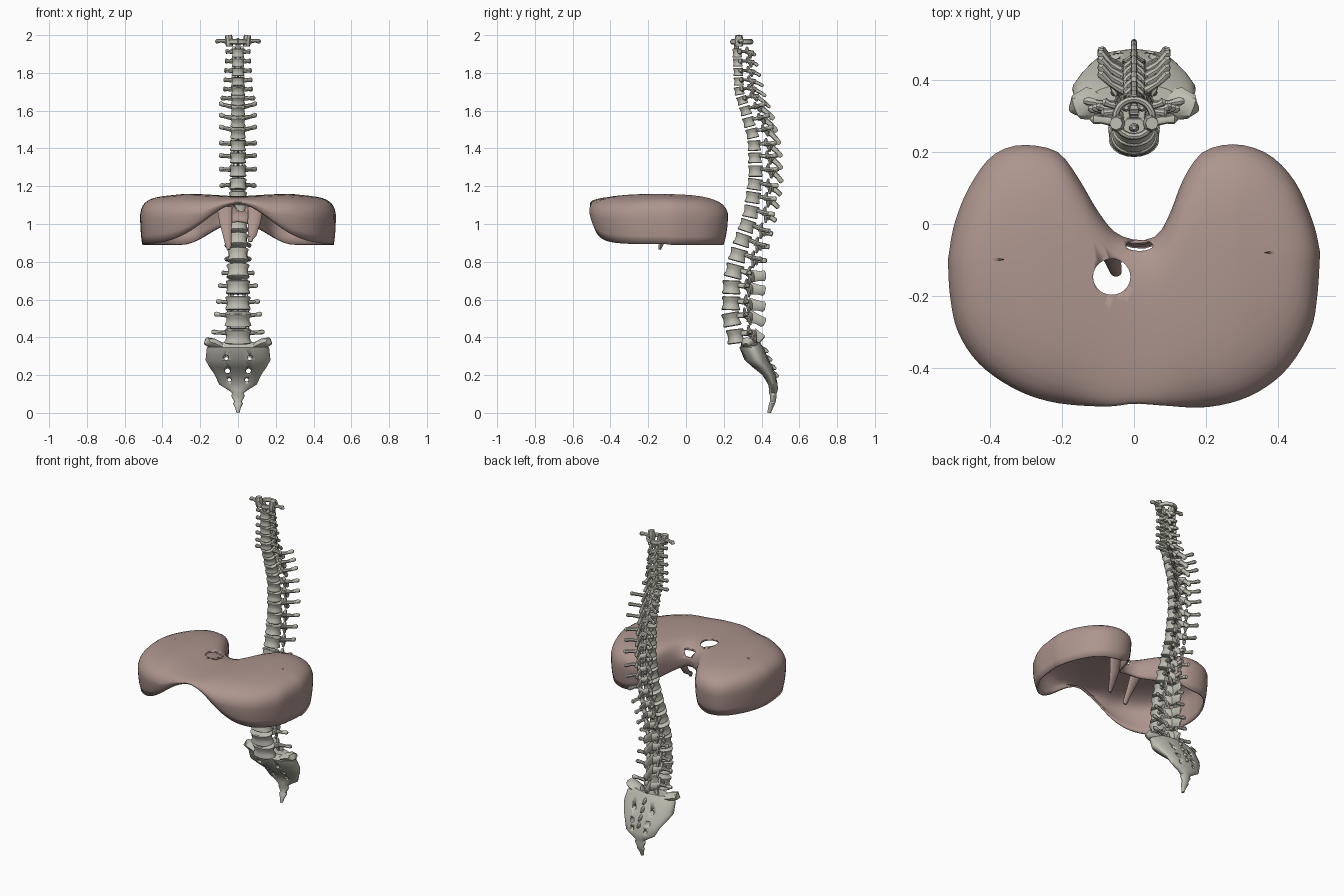
import bpy, bmesh, math
from mathutils import Vector

if "Cube" in bpy.data.objects:
    bpy.data.objects.remove(bpy.data.objects["Cube"])

def material(name, col):
    m = bpy.data.materials.new(name)
    m.diffuse_color = (*col, 1)
    m.use_nodes = True
    m.node_tree.nodes["Principled BSDF"].inputs["Base Color"].default_value = m.diffuse_color
    return m

BONE = material("bone", (0.52, 0.51, 0.44))
MUSCLE = material("muscle", (0.42, 0.30, 0.27))

def finish(bm, name, mat=None, angle=40):
    bmesh.ops.recalc_face_normals(bm, faces=bm.faces)
    me = bpy.data.meshes.new(name)
    bm.to_mesh(me)
    bm.free()
    ob = bpy.data.objects.new(name, me)
    bpy.context.collection.objects.link(ob)
    if mat:
        me.materials.append(mat)
    bpy.ops.object.select_all(action='DESELECT')
    ob.select_set(True)
    bpy.context.view_layer.objects.active = ob
    bpy.ops.object.shade_smooth_by_angle(angle=math.radians(angle))
    return ob

def loft(bm, rings, cap=True):
    vs = [[bm.verts.new(p) for p in r] for r in rings]
    n = len(vs[0])
    for a, b in zip(vs, vs[1:]):
        for i in range(n):
            bm.faces.new((a[i], a[(i + 1) % n], b[(i + 1) % n], b[i]))
    if cap:
        bm.faces.new(vs[0])
        bm.faces.new(vs[-1])
    return vs

def tube(bm, pts, ws, hs, n=8):
    """Tapered tube with elliptical section: ws sideways, hs upwards."""
    pts = [Vector(p) for p in pts]
    d = (pts[-1] - pts[0]).normalized()
    hint = Vector((0, 1, 0)) if abs(d.z) > 0.85 else Vector((0, 0, 1))
    rings = []
    for i, p in enumerate(pts):
        t = (pts[min(i + 1, len(pts) - 1)] - pts[max(i - 1, 0)]).normalized()
        s = t.cross(hint).normalized()
        u = s.cross(t)
        rings.append([p + s * ws[i] * math.cos(a) + u * hs[i] * math.sin(a)
                      for a in (2 * math.pi * k / n for k in range(n))])
    loft(bm, rings)

def lerp_rows(rows, z):
    for a, b in zip(rows, rows[1:]):
        if a[0] <= z <= b[0]:
            f = (z - a[0]) / (b[0] - a[0])
            return [p + (q - p) * f for p, q in zip(a, b)]
    return list(rows[0] if z < rows[0][0] else rows[-1])

# z, body front y, body depth, body half width, transverse reach, spinous tip y, spinous drop
STATIONS = [
    (0.41, .215, .095, .072, .14, .405, .02), (0.51, .187, .10, .070, .125, .42, .02),
    (0.70, .193, .10, .063, .10, .42, .02), (0.86, .235, .095, .055, .06, .43, .03),
    (1.05, .300, .085, .050, .08, .475, .05), (1.25, .330, .08, .045, .10, .51, .06),
    (1.45, .325, .07, .042, .10, .505, .06), (1.62, .280, .06, .038, .10, .46, .045),
    (1.70, .255, .055, .036, .08, .425, .03), (1.93, .245, .05, .032, .065, .36, .012)]

def vertebra(name, z0, pitch, kind):
    _, yf, dep, hw, tr, tip, drop = lerp_rows(STATIONS, z0)
    t = Vector((0, lerp_rows(STATIONS, z0 + .04)[1] - lerp_rows(STATIONS, z0 - .04)[1], .08)).normalized()

    def W(x, y, z):  # y measured back from the body front
        y -= dep / 2
        return Vector((x, yf + dep / 2 + y * t.z + z * t.y, z0 + z * t.z - y * t.y))
    bm = bmesh.new()
    h = pitch * .86
    # waisted body with a flattened back
    rings = []
    for f, s in ((-.5, .9), (-.44, 1), (-.34, .98), (-.15, .87), (.15, .87), (.34, .98), (.44, 1), (.5, .9)):
        rings.append([W(hw * s * math.cos(a),
                        dep / 2 + dep / 2 * s * (math.sin(a) if math.sin(a) < 0 else min(math.sin(a), .8) * 1.2),
                        f * h) for a in (2 * math.pi * k / 20 for k in range(20))])
    loft(bm, rings)
    lum, cer = kind == "lumbar", kind == "cervical"
    top = h * .18
    tall = h * (.3 if lum else .26)
    root = W(0, dep + .055, 0)
    for sx in (-1, 1):
        # pedicle and lamina
        tube(bm, [W(sx * hw * .6, dep * .85, top), W(sx * hw * .72, dep + .022, top * .8),
                  W(sx * hw * .5, dep + .042, 0), W(0, dep + .058, -h * .1)],
             [.011, .012, .010, .009], [tall * .6, tall * .75, tall * 1.1, tall * 1.2])
        # transverse process
        back = .012 if lum else (-.005 if cer else .055)
        y = dep + (-.01 if cer else .022)
        tube(bm, [W(sx * hw * .55, y, top * .6), W(sx * (hw * .4 + tr * .5), y + back * .5, top * .8),
                  W(sx * tr * .92, y + back, top), W(sx * tr, y + back * 1.05, top)],
             [.013, .009, .012, .006], [.014, .010, .013, .007])
        # upper and lower articular processes
        tube(bm, [W(sx * hw * .62, dep + .03, -h * .1), W(sx * hw * .68, dep + .026, h * .45),
                  W(sx * hw * .66, dep + .028, h * .66)], [.012, .012, .006], [.012, .009, .005])
        tube(bm, [W(sx * hw * .55, dep + .036, h * .1), W(sx * hw * .5, dep + .044, -h * .45),
                  W(sx * hw * .48, dep + .044, -h * .66)], [.012, .011, .006], [.012, .009, .005])
    # spinous process
    end = Vector((0, tip, z0 - drop))
    sh = .026 if lum else (.009 if cer else .013)
    tube(bm, [root + Vector((0, -.012, 0)), root.lerp(end, .5), root.lerp(end, .9), end],
         [.013, .007, .009, .005], [sh * 1.3, sh, sh * 1.05, sh * .6])
    finish(bm, name, BONE)

LEVELS = [.405, .495, .58, .665, .75, .835, .915, .99, 1.065, 1.14, 1.21, 1.28, 1.35,
          1.415, 1.48, 1.54, 1.6, 1.655, 1.705, 1.755, 1.805, 1.855, 1.905]
for i, z in enumerate(LEVELS):
    kind = "lumbar" if i < 5 else "thoracic" if i < 17 else "cervical"
    pitch = LEVELS[i + 1] - z if i + 1 < len(LEVELS) else .055
    vertebra(f"{kind}_vertebra_{i + 1}", z, pitch, kind)

# Atlas: ring, lateral masses and wings, with the peg of the axis inside
bm = bmesh.new()
loop = [(.052 * math.sin(a), .295 - .052 * math.cos(a), 1.965) for a in (2 * math.pi * k / 20 for k in range(21))]
for half in (loop[:11], loop[10:]):
    tube(bm, half, [.010] * 11, [.014] * 11)
for sx in (-1, 1):
    tube(bm, [(sx * .045, .28, 1.94), (sx * .046, .28, 1.965), (sx * .05, .28, 2.0)], [.018, .022, .018], [.02, .026, .018])
    tube(bm, [(sx * .05, .285, 1.965), (sx * .09, .29, 1.97), (sx * .11, .292, 1.968), (sx * .12, .292, 1.962)],
         [.016, .011, .014, .006], [.014, .009, .013, .006])
tube(bm, [(0, .268, 1.91), (0, .268, 1.96), (0, .268, 1.985)], [.015, .014, .006], [.013, .013, .006])
finish(bm, "atlas_vertebra", BONE)

# Sacrum and tailbone: z, front y, back y, half width
SACRUM = [(.375, .30, .39, .125), (.345, .283, .41, .165), (.28, .31, .44, .172), (.24, .355, .46, .15),
          (.2, .405, .475, .122), (.15, .435, .485, .10), (.125, .44, .487, .058), (.105, .44, .48, .03),
          (.09, .445, .48, .036), (.06, .445, .475, .02), (.05, .44, .472, .026), (.025, .435, .46, .014), (0, .43, .45, .008)]
bm = bmesh.new()
loft(bm, [[(w * math.cos(a), (f + b) / 2 + (b - f) / 2 * math.sin(a), z)
           for a in (2 * math.pi * k / 32 for k in range(32))] for z, f, b, w in SACRUM])
sacrum = finish(bm, "sacrum", BONE)

def add_cutter(target, bm, name):
    cut = finish(bm, name)
    cut.hide_render = True
    cut.hide_viewport = False
    cut.display_type = 'WIRE'
    m = target.modifiers.new(name, 'BOOLEAN')
    m.operation, m.object, m.solver = 'DIFFERENCE', cut, 'EXACT'

bm = bmesh.new()
for x, z, r in ((.062, .285, .013), (.055, .225, .015), (.046, .18, .011)):
    for sx in (-1, 1):
        tube(bm, [(sx * x, .2, z + .02), (sx * x, .6, z - .02)], [r, r], [r, r], 12)
add_cutter(sacrum, bm, "sacral_hole_cutter")

# Sacral wings, facets and rear crest
bm = bmesh.new()
for sx in (-1, 1):
    tube(bm, [(sx * .07, .335, .345), (sx * .13, .335, .37), (sx * .16, .325, .375), (sx * .17, .32, .36)],
         [.04, .045, .035, .012], [.02, .024, .026, .015])
    tube(bm, [(sx * .05, .37, .34), (sx * .052, .365, .39), (sx * .052, .37, .41)], [.016, .013, .006], [.014, .01, .005])
for z, y in ((.33, .42), (.285, .44), (.24, .462), (.2, .475)):
    tube(bm, [(0, y - .03, z + .01), (0, y, z), (0, y + .016, z - .008)], [.014, .010, .005], [.018, .014, .006])
finish(bm, "sacral_wings", BONE)

# Diaphragm outline, left extreme to right extreme
FRONT = [(-.518, -.10), (-.512, -.2), (-.49, -.30), (-.43, -.39), (-.33, -.46), (-.22, -.497), (-.08, -.508), (0, -.50),
         (.08, -.505), (.2, -.51), (.32, -.48), (.42, -.41), (.49, -.30), (.51, -.2), (.518, -.08)]
BACK = [(-.518, -.10), (-.50, 0), (-.46, .1), (-.40, .185), (-.33, .218), (-.25, .214), (-.2, .19), (-.15, .12), (-.10, .035), (-.05, -.025), (.015, -.045),
        (.065, -.03), (.1, .03), (.135, .12), (.18, .19), (.23, .216), (.3, .22), (.38, .19), (.45, .115), (.50, 0), (.518, -.08)]

def resample(pts, n):
    P = [Vector(p) for p in pts]
    P = [2 * P[0] - P[1]] + P + [2 * P[-1] - P[-2]]
    fine = []
    for a, b, c, d in zip(P, P[1:], P[2:], P[3:]):
        for k in range(12):
            u = k / 12
            fine.append(.5 * (2 * b + (c - a) * u + (2 * a - 5 * b + 4 * c - d) * u * u + (3 * b - a - 3 * c + d) * u ** 3))
    fine.append(P[-2])
    L = [0]
    for a, b in zip(fine, fine[1:]):
        L.append(L[-1] + (b - a).length)
    rows = [(l, p.x, p.y) for l, p in zip(L, fine)]
    return [Vector(lerp_rows(rows, L[-1] * i / n)[1:]) for i in range(n + 1)]

N = 56
fr, bk = resample(FRONT, N), resample(BACK, N)
loop = []  # outline point, medial point, rim height
for side in (0, 1):
    for i in (range(N) if side == 0 else range(N, 0, -1)):
        o = (fr, bk)[side][i]
        mid = (fr[i] + bk[i]) / 2
        if side == 0:
            rim = .89 + .215 * math.exp(-(o.x / .25) ** 2)
        else:
            k = max(0, 1 - abs(o.x) / .3)
            rim = .89 + .12 * k * k * (3 - 2 * k)
        loop.append((o, Vector((mid.x * .7, mid.y)), rim))

def dome(p):
    return 1.16 - .10 * max(0, abs(p.x) - .28) - .10 * (p.y + .2) ** 2 - .012 * math.exp(-(p.x / .15) ** 2)

TOP = [(0, 0), (.2, 0), (.4, .02), (.58, .07), (.72, .16), (.83, .29), (.91, .46), (.965, .68), (1, 1)]
WALL = [(1, .2), (.99, .45), (.97, .72), (.935, 1)]
rings = []
for s, f in TOP + WALL:
    wall = (s, f) in WALL
    ring = []
    for o, m, rim in loop:
        p = m + (o - m) * s
        zt = dome(p)
        edge = min(.085, .6 * (zt - rim))
        z = zt - edge * f if not wall else zt - edge - (zt - edge - rim) * f
        ring.append((p.x, p.y, z))
    rings.append(ring)
bm = bmesh.new()
loft(bm, rings, cap=False)
bmesh.ops.remove_doubles(bm, verts=bm.verts, dist=.0004)
dia = finish(bm, "diaphragm", MUSCLE, 60)
sol = dia.modifiers.new("thickness", 'SOLIDIFY')
sol.thickness, sol.offset = .01, -1

# Openings for the vein and the gullet
bm = bmesh.new()
tube(bm, [(-.062, -.147, 1.0), (-.062, -.147, 1.3)], [.052, .052], [.05, .05], 28)
add_cutter(dia, bm, "vein_opening_cutter")
bm = bmesh.new()
loft(bm, [[(.015 + .038 * math.cos(a), -.06 + .015 * math.sin(a), z)
           for a in (2 * math.pi * k / 16 for k in range(16))] for z in (1.07, 1.3)])
add_cutter(dia, bm, "gullet_opening_cutter")

# Muscle straps hanging from the rear arch
bm = bmesh.new()
for x, end, zend in ((-.065, -.05, .865), (.085, .065, .905)):
    tube(bm, [(x * 1.1, -.055, 1.09), (x, -.075, 1.01), ((x + end) / 2, -.11, .94), (end, -.135, zend + .02), (end, -.14, zend)],
         [.04, .034, .022, .016, .010], [.009, .010, .012, .012, .007], 10)
finish(bm, "diaphragm_straps", MUSCLE)
